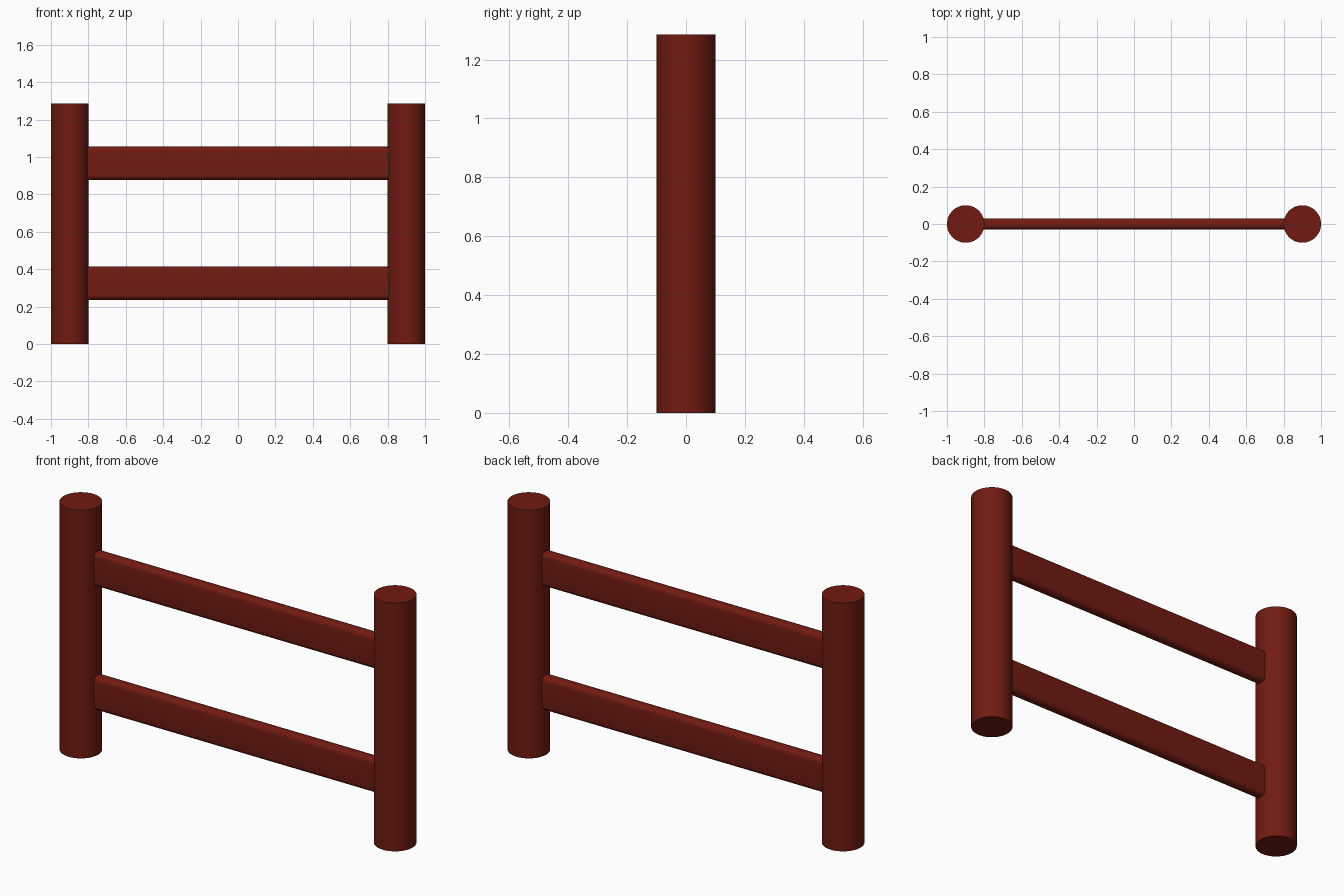
import bpy, math

if "Cube" in bpy.data.objects:
    bpy.data.objects.remove(bpy.data.objects["Cube"])

wood = bpy.data.materials.new("red_paint")
wood.diffuse_color = (0.165, 0.011, 0.006, 1)
wood.use_nodes = True
wood.node_tree.nodes["Principled BSDF"].inputs["Base Color"].default_value = wood.diffuse_color

HEIGHT = 1.285


def finish(obj, name):
    obj.name = name
    obj.data.materials.append(wood)
    bpy.ops.object.shade_smooth_by_angle(angle=math.radians(35))


def post(name, x):
    bpy.ops.mesh.primitive_cylinder_add(vertices=64, radius=0.1, depth=HEIGHT,
                                        location=(x, 0, HEIGHT / 2))
    finish(bpy.context.object, name)


def rail(name, z, length=1.7, thick=0.06, tall=0.178, r=0.025, steps=6):
    # Rounded-rectangle section swept along x, ends buried in the posts
    section = []
    for i, (sy, sz) in enumerate([(1, 1), (-1, 1), (-1, -1), (1, -1)]):
        for k in range(steps + 1):
            a = math.pi / 2 * (i + k / steps)
            section.append((sy * (thick / 2 - r) + r * math.cos(a),
                            z + sz * (tall / 2 - r) + r * math.sin(a)))
    n = len(section)
    verts = [(x, y, h) for x in (-length / 2, length / 2) for y, h in section]
    faces = [(i, n + i, n + (i + 1) % n, (i + 1) % n) for i in range(n)]
    faces = [f[::-1] for f in faces]
    faces += [tuple(range(n))[::-1], tuple(range(n, 2 * n))]
    mesh = bpy.data.meshes.new(name)
    mesh.from_pydata(verts, [], faces)
    obj = bpy.data.objects.new(name, mesh)
    bpy.context.collection.objects.link(obj)
    bpy.ops.object.select_all(action='DESELECT')
    obj.select_set(True)
    bpy.context.view_layer.objects.active = obj
    finish(obj, name)


# Round posts
post("left_post", -0.9)
post("right_post", 0.9)

# Rounded rails
rail("lower_rail", 0.325)
rail("upper_rail", 0.966)
